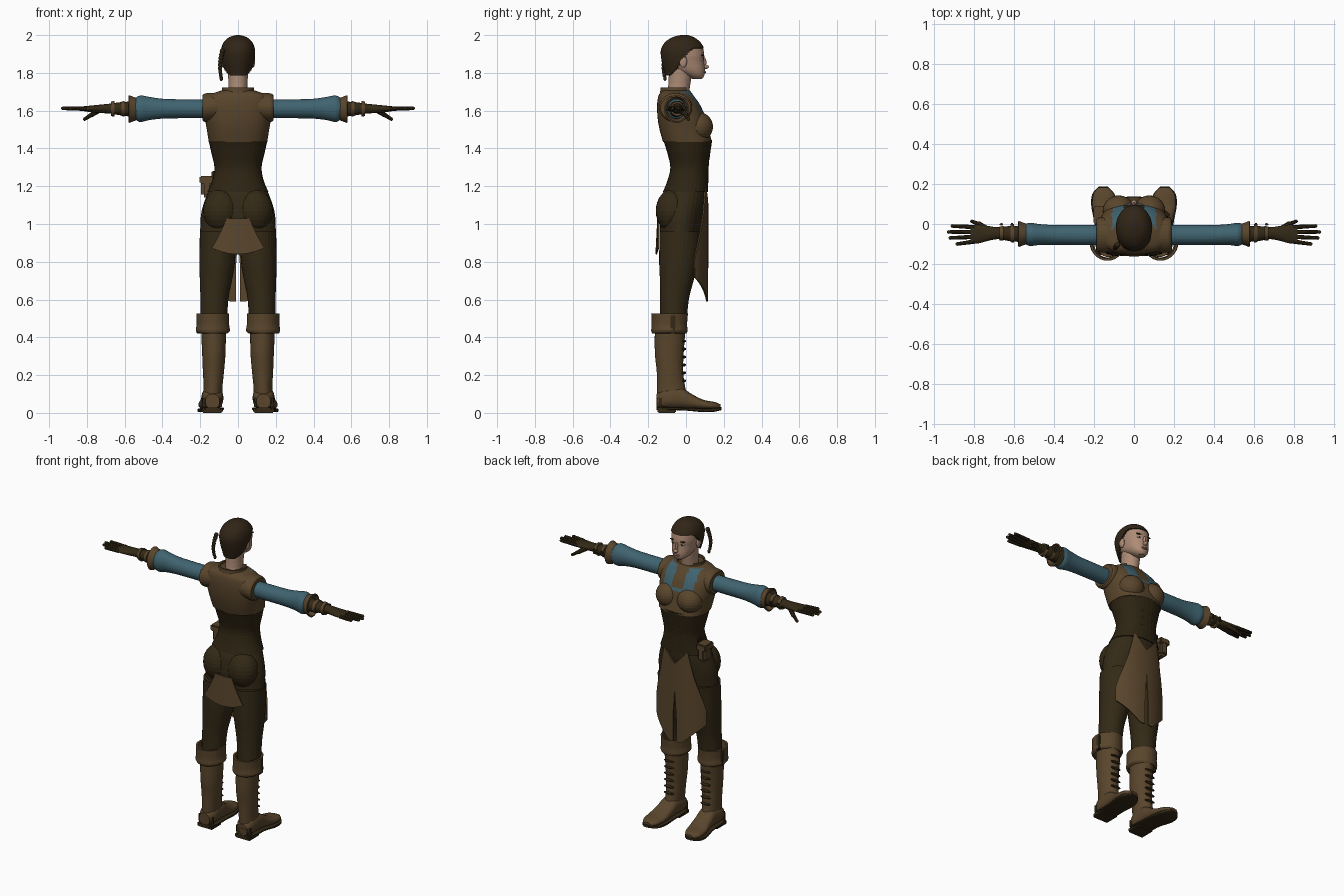
import bpy, bmesh, math
from mathutils import Matrix, Vector

if "Cube" in bpy.data.objects:
    bpy.data.objects.remove(bpy.data.objects["Cube"])


def material(name, *rgb):
    m = bpy.data.materials.new(name)
    m.use_nodes = True
    m.diffuse_color = (*rgb, 1)
    m.node_tree.nodes["Principled BSDF"].inputs["Base Color"].default_value = (*rgb, 1)
    return m


DARK = material("dark cloth", .033, .022, .008)
CORSET = material("dark leather", .026, .017, .006)
BROWN = material("brown leather", .1, .06, .025)
BLUE = material("blue shirt", .05, .125, .16)
SKIN = material("skin", .42, .26, .18)
LIPS = material("lips", .27, .12, .09)
HAIR = material("dark brown hair", .03, .018, .008)
WHITE = material("eye white", .6, .56, .5)
parts = []


def finish(name, bm, mats, mirror=False, thick=0, rule=None):
    """Turn a bmesh into an object, with optional mirror, thickness and colour rule."""
    bmesh.ops.recalc_face_normals(bm, faces=bm.faces)
    if rule:
        for f in bm.faces:
            f.material_index = rule(f.calc_center_median())
    mesh = bpy.data.meshes.new(name)
    bm.to_mesh(mesh)
    bm.free()
    for m in mats:
        mesh.materials.append(m)
    ob = bpy.data.objects.new(name, mesh)
    bpy.context.collection.objects.link(ob)
    if thick:
        ob.modifiers.new("Thickness", 'SOLIDIFY').thickness = thick
    if mirror:
        ob.modifiers.new("Mirror", 'MIRROR')
    parts.append(ob)
    return ob


def smooth_rings(rings, steps):
    """Catmull-Rom blend between neighbouring rings."""
    out = []
    last = len(rings) - 1
    for i in range(last):
        quad = [rings[max(0, min(last, i + k))] for k in (-1, 0, 1, 2)]
        for s in range(steps):
            t = s / steps
            out.append([b + t * (c - a + t * (2 * a - 5 * b + 4 * c - d + t * (3 * (b - c) + d - a))) / 2
                        for a, b, c, d in zip(*quad)])
    return out + [rings[-1]]


def loft(name, axis, rings, *mats, mirror=False, power=2.0, cap=True, steps=4, sides=32,
         thick=0, rule=None, keep=None):
    """Rings along an axis: position, centre, half width, low and high edge."""
    bm = bmesh.new()
    loops = []
    for t, c, half, lo, hi in smooth_rings(rings, steps):
        loop = []
        for k in range(sides):
            a = math.tau * k / sides
            cu, cv = (math.copysign(abs(w) ** (2 / power), w) for w in (math.cos(a), math.sin(a)))
            u, v = c + half * cu, (lo + hi) / 2 + (hi - lo) / 2 * cv
            loop.append(bm.verts.new({'x': (t, u, v), 'y': (u, t, v), 'z': (u, v, t)}[axis]))
        loops.append(loop)
    for a, b in zip(loops, loops[1:]):
        for k in range(sides):
            n = (k + 1) % sides
            bm.faces.new((a[k], a[n], b[n], b[k]))
    if cap:
        bm.faces.new(loops[0])
        bm.faces.new(loops[-1])
    if keep:
        gone = [f for f in bm.faces if not keep(f.calc_center_median())]
        bmesh.ops.delete(bm, geom=gone, context='FACES')
    return finish(name, bm, mats, mirror, thick, rule)


def ball(name, loc, size, mat, mirror=False, segs=20):
    bm = bmesh.new()
    bmesh.ops.create_uvsphere(bm, u_segments=segs, v_segments=segs // 2, radius=1,
                              matrix=Matrix.Translation(loc) @ Matrix.Diagonal((*size, 1)))
    return finish(name, bm, [mat], mirror)


def box(name, loc, size, mat, mirror=False, bevel=.006):
    bm = bmesh.new()
    bmesh.ops.create_cube(bm, size=1, matrix=Matrix.Translation(loc) @ Matrix.Diagonal((*size, 1)))
    bmesh.ops.bevel(bm, geom=bm.edges[:], offset=bevel, segments=2, affect='EDGES')
    return finish(name, bm, [mat], mirror)


def digit(name, start, end, radius):
    """Rounded, tapered finger between two points."""
    start, end = Vector(start), Vector(end)
    turn = (end - start).to_track_quat('Z', 'Y').to_matrix().to_4x4()
    bm = bmesh.new()
    bmesh.ops.create_cone(bm, cap_ends=True, segments=10, radius1=radius, radius2=radius * .75,
                          depth=(end - start).length,
                          matrix=Matrix.Translation((start + end) / 2) @ turn)
    bmesh.ops.create_uvsphere(bm, u_segments=10, v_segments=6, radius=radius * .76,
                              matrix=Matrix.Translation(end))
    finish(name, bm, [DARK], True)


def panel(name, point, mat, mirror=True, n=16):
    """Cloth sheet from a function of two 0..1 parameters."""
    bm = bmesh.new()
    grid = [[bm.verts.new(point(i / n, j / n)) for i in range(n + 1)] for j in range(n + 1)]
    for a, b in zip(grid, grid[1:]):
        for k in range(n):
            bm.faces.new((a[k], a[k + 1], b[k + 1], b[k]))
    finish(name, bm, [mat], mirror, .008)


# Head and face
loft("neck", 'z', [(1.64, 0, .06, -.11, .01), (1.72, 0, .05, -.095, .02), (1.82, 0, .055, -.09, .035)], SKIN)
loft("head", 'z', [(1.768, 0, .022, .035, .085), (1.785, 0, .045, .0, .096), (1.815, 0, .063, -.06, .1),
                   (1.86, 0, .074, -.105, .096), (1.9, 0, .08, -.12, .096), (1.95, 0, .074, -.11, .082),
                   (1.985, 0, .04, -.06, .04)], SKIN, power=2.2)
ball("nose_tip", (0, .104, 1.832), (.013, .017, .011), SKIN)
ball("nose_bridge", (0, .094, 1.855), (.009, .014, .03), SKIN)
ball("mouth", (0, .096, 1.803), (.022, .011, .007), LIPS)
ball("ear", (.08, -.015, 1.86), (.01, .02, .032), SKIN, True)
ball("eye", (.032, .083, 1.873), (.014, .008, .007), WHITE, True)
ball("iris", (.032, .089, 1.873), (.006, .004, .006), HAIR, True, 12)
ball("eyebrow", (.034, .087, 1.893), (.02, .008, .004), HAIR, True)


# Hair cap with a hairline rising from nape to forehead, and a side braid
def hairline(p):
    s = max(0, min(1, (p.y + .1) / .15))
    return p.z > 1.785 + .145 * s * s * (3 - 2 * s)


loft("hair", 'z', [(1.77, 0, .06, -.105, .07), (1.82, 0, .078, -.118, .1), (1.87, 0, .088, -.13, .1),
                   (1.92, 0, .09, -.133, .098), (1.96, 0, .077, -.113, .078), (1.987, 0, .05, -.075, .045),
                   (2, 0, .012, -.03, .01)],
     HAIR, power=2.1, steps=8, sides=64, thick=.01, keep=hairline)
for i in range(9):
    ball("braid_knot", (-.083 - .012 * math.sin(i / 3), -.105 - .014 * math.sin(i / 3), 1.915 - .018 * i),
         (.014 - .0006 * i, .014 - .0006 * i, .014), HAIR, segs=12)


# Vest with shirt opening, bust, collar and armholes
def vest_colour(p):
    shirt = p.y > -.03 and 1.565 < p.z < 1.7 and abs(p.x) < .11
    placket = abs(p.x) < .042 and p.z > 1.585
    return int(shirt and not placket)


loft("vest", 'z', [(1.435, 0, .155, -.122, .137), (1.5, 0, .165, -.14, .12), (1.56, 0, .175, -.15, .105),
                   (1.63, 0, .178, -.153, .075), (1.68, 0, .155, -.145, .04), (1.708, 0, .085, -.125, .02)],
     BROWN, BLUE, power=2.5, steps=8, sides=80, rule=vest_colour)
ball("bust", (.077, .065, 1.515), (.08, .078, .078), BROWN, True, 28)
loft("collar", 'z', [(1.67, 0, .1, -.145, .04), (1.7, 0, .087, -.137, .03), (1.722, 0, .084, -.135, .025)],
     BROWN, cap=False, thick=.01, keep=lambda p: p.y < .0)
loft("armhole", 'x', [(.1, -.055, .085, 1.55, 1.695), (.17, -.055, .088, 1.54, 1.692),
                      (.188, -.055, .08, 1.55, 1.68)], BROWN, mirror=True)

# Corset with studs, trousers and hips
loft("corset", 'z', [(1.17, 0, .161, -.122, .117), (1.23, 0, .136, -.098, .118), (1.3, 0, .125, -.083, .119),
                     (1.38, 0, .142, -.1, .129), (1.445, 0, .156, -.121, .139)], CORSET, power=2.2)
for i in range(5):
    ball("corset_stud", (.035, .109 + .004 * i, 1.22 + .045 * i), (.005, .006, .005), BROWN, True, 8)
loft("hips", 'z', [(.85, 0, .1, -.1, .03), (.91, 0, .19, -.135, .07), (1, 0, .199, -.14, .088),
                   (1.07, 0, .192, -.14, .1), (1.14, 0, .17, -.13, .11), (1.2, 0, .145, -.105, .112)], DARK)
ball("buttock", (.088, -.07, 1.07), (.097, .09, .115), DARK, True, 28)
loft("trouser_leg", 'z', [(.96, .105, .097, -.14, .075), (.8, .11, .094, -.142, .062), (.7, .117, .085, -.138, .04),
                          (.6, .125, .074, -.137, .015), (.45, .13, .07, -.14, .0)], DARK, mirror=True)


# Split front apron and short back flap
def front_apron(s, t):
    inner = .012 * min(1, max(0, t * 3 - 1))
    x = inner + s * (.085 + .085 * min(1, t * 1.25))
    if s > .8:
        x -= .03 * max(0, t - .8) * (s - .8)
    top, bottom = 1.1 + .09 * s, .59 + .16 * max(0, s - .2)
    y = -.03 + .148 * math.sqrt(1 - (x / .212) ** 2)
    return x, y, top + (bottom - top) * t


def back_flap(s, t):
    x = (s * 2 - 1) * (.06 + .08 * t)
    return x, -.152 - .01 * t + .6 * x * x, 1.03 - (.19 - 1.7 * x * x) * t


panel("front_apron", front_apron, BROWN)
panel("back_flap", back_flap, BROWN, mirror=False)

# Hip pouch
box("pouch", (-.165, .045, 1.19), (.06, .08, .1), BROWN, bevel=.015)
box("pouch_flap", (-.168, .045, 1.235), (.07, .088, .04), BROWN)
box("pouch_strap", (-.13, .045, 1.26), (.02, .03, .04), DARK)

# Sleeves, cuffs and gloves
loft("sleeve", 'x', [(.17, -.055, .05, 1.56, 1.66), (.3, -.055, .051, 1.56, 1.66), (.4, -.055, .05, 1.558, 1.663),
                     (.47, -.053, .052, 1.55, 1.673), (.52, -.052, .058, 1.54, 1.68),
                     (.55, -.05, .048, 1.56, 1.66)], BLUE, mirror=True)
loft("sleeve_cuff", 'x', [(.53, -.05, .05, 1.555, 1.665), (.55, -.05, .055, 1.545, 1.672),
                          (.578, -.05, .066, 1.535, 1.682)], BROWN, mirror=True, cap=False, thick=.008)
loft("gloved_hand", 'x', [(.54, -.05, .042, 1.565, 1.65), (.62, -.048, .038, 1.575, 1.645),
                          (.68, -.046, .03, 1.585, 1.637), (.73, -.047, .037, 1.587, 1.632),
                          (.78, -.05, .047, 1.592, 1.627), (.82, -.052, .044, 1.598, 1.623)], DARK, mirror=True)
for x in (.6, .655):
    loft("wrist_strap", 'x', [(x, -.047, .046 - (x - .6) / 6, 1.568, 1.652),
                              (x + .018, -.047, .044 - (x - .6) / 6, 1.572, 1.648)], BROWN, mirror=True)
    box("wrist_buckle", (x + .01, -.002, 1.61), (.016, .012, .03), DARK, True, .003)
for i, tip in enumerate((.885, .92, .928, .91)):
    digit("finger", (.8, -.088 + .024 * i, 1.61), (tip, -.1 + .03 * i, 1.612), .012)
digit("thumb", (.74, -.025, 1.602), (.775, .0, 1.578), .017)
digit("thumb_tip", (.77, -.004, 1.582), (.812, .013, 1.555), .012)

# Boots
loft("boot_shaft", 'z', [(.08, .135, .052, -.152, .01), (.14, .132, .05, -.153, -.005), (.22, .13, .056, -.155, -.015),
                         (.32, .128, .062, -.165, -.012), (.45, .13, .066, -.165, -.002)], BROWN, mirror=True)
loft("boot_foot", 'y', [(-.155, .135, .035, .025, .1), (-.11, .135, .056, .022, .13), (-.03, .136, .057, .022, .135),
                        (.03, .14, .058, .02, .1), (.09, .147, .062, .018, .07), (.15, .152, .052, .018, .058),
                        (.183, .153, .025, .022, .045)], BROWN, mirror=True, power=2.4)
loft("boot_sole", 'y', [(-.156, .135, .04, .015, .03), (-.1, .135, .06, .015, .03), (0, .138, .06, .012, .027),
                        (.09, .148, .066, .004, .024), (.15, .153, .056, .006, .026),
                        (.188, .154, .022, .015, .032)], DARK, mirror=True, power=5)
box("boot_heel", (.136, -.102, .014), (.11, .1, .028), DARK, True)
box("heel_counter", (.136, -.133, .055), (.104, .044, .075), DARK, True, .015)
loft("boot_cuff", 'z', [(.42, .133, .075, -.178, .002), (.435, .133, .09, -.184, .008), (.47, .133, .086, -.182, .006),
                        (.525, .134, .087, -.184, .01)], BROWN, mirror=True, cap=False, thick=.012)
box("cuff_strap", (.212, -.07, .47), (.018, .03, .1), DARK, True, .004)
for i in range(6):
    ball("boot_lace", (.132, -.012, .17 + .042 * i), (.036, .013, .008), DARK, True, 12)

# Smooth shading with sharp edges kept
for ob in bpy.context.view_layer.objects:
    ob.select_set(ob in parts)
bpy.context.view_layer.objects.active = parts[0]
bpy.ops.object.shade_smooth_by_angle(angle=math.radians(45))
